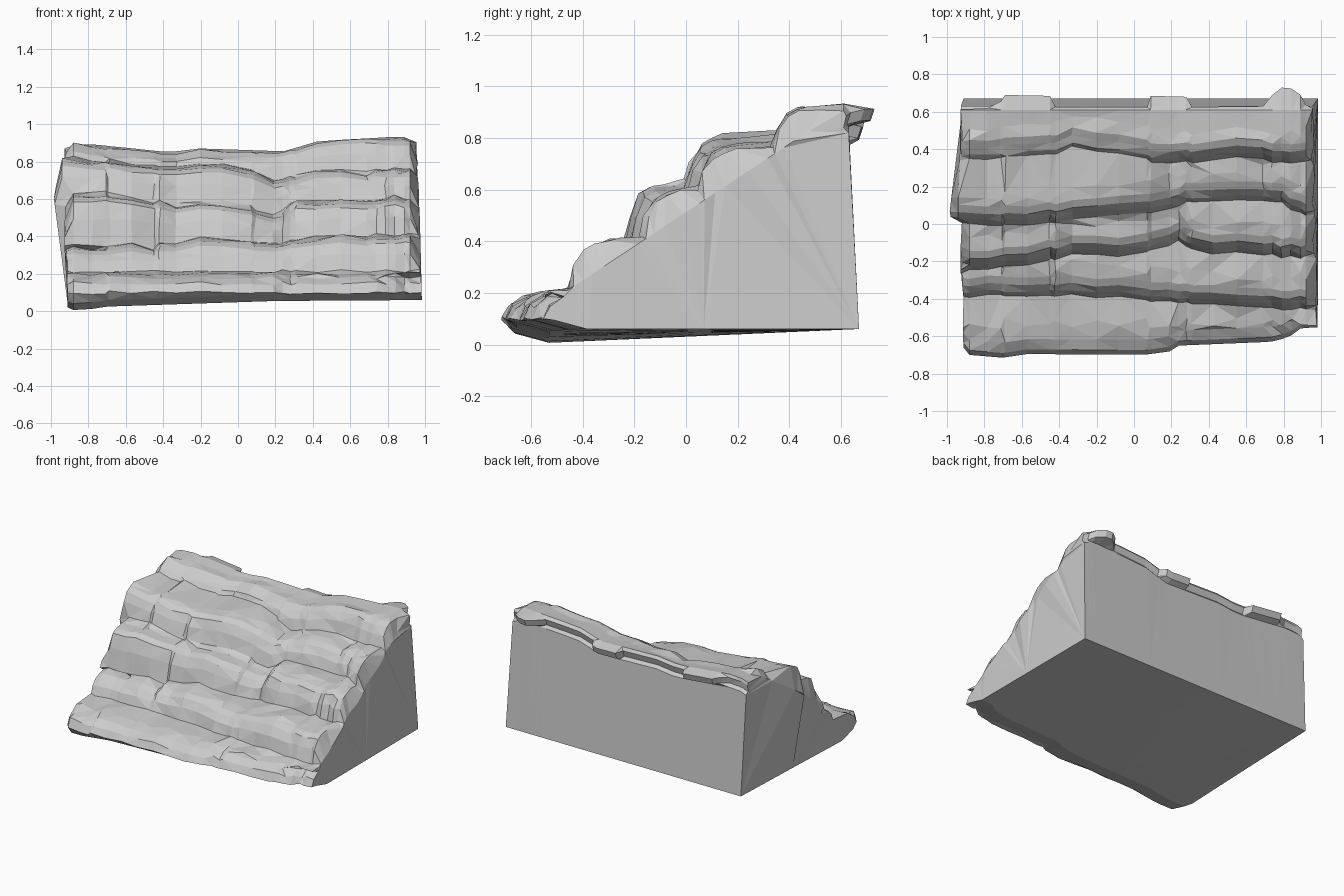
import bpy, bmesh, random
random.seed(7)


def lerp(table, x):
    for (x0, v0), (x1, v1) in zip(table, table[1:]):
        if x <= x1:
            t = max(0, (x - x0) / (x1 - x0))
            return v0 + (v1 - v0) * t
    return table[-1][1]


def jit(a):
    return random.uniform(-a, a)


# Foot of the slope and back overhang, as (x, y)
front = [(-.92, -.66), (-.88, -.70), (-.7, -.715), (-.6, -.695), (.05, -.70),
         (.2, -.68), (.24, -.65), (.73, -.63), (.83, -.605), (.88, -.56), (.97, -.55)]
back = [(-.92, .61), (-.72, .625), (-.70, .69), (-.45, .685), (-.42, .625), (.07, .625),
        (.09, .685), (.28, .68), (.30, .625), (.70, .63), (.74, .69), (.78, .73),
        (.84, .725), (.89, .69), (.93, .62)]
under = [(-.92, .02), (-.86, 0), (-.7, .025), (.2, .055), (1, .06)]

# Riser lines: (x, y) path, then (x, z) height of the ledge edge above it
risers = [
    ([(-.9, -.36), (-.45, -.35), (0, -.37), (.3, -.40), (.9, -.43)],
     [(-.9, .31), (-.4, .31), (-.2, .35), (.25, .32), (.4, .36), (.9, .36)]),
    ([(-.9, -.23), (-.6, -.20), (-.35, -.14), (0, -.14), (.23, -.07), (.4, -.13), (.9, -.15)],
     [(-.9, .59), (-.7, .58), (-.35, .53), (-.15, .54), (.22, .48), (.32, .55), (.9, .56)]),
    ([(-.9, .02), (-.5, .02), (-.25, .07), (.0, .08), (.24, .11), (.3, .15), (.75, .15), (.9, .08)],
     [(-.9, .77), (-.35, .735), (-.15, .75), (.23, .66), (.4, .71), (.9, .71)]),
    ([(-.9, .37), (-.5, .39), (-.33, .43), (0, .38), (.2, .34), (.5, .38), (.9, .35)],
     [(-.9, .87), (-.35, .82), (-.2, .84), (.25, .82), (.42, .88), (.9, .895)]),
]
crest = [(-.92, .87), (-.85, .90), (-.37, .85), (-.2, .87), (.25, .855), (.43, .91), (.88, .935), (.96, .90)]


def section(x, end):
    """Closed (x, y, z) outline of the rock at one station."""
    f, b, u = lerp(front, x), lerp(back, x), lerp(under, x)
    pts = [(.67, .06), (.07, .06 * .5 + u * .5), (f + .17, u), (f + .04, u + .035),
           (f, .10 + jit(.01)), (f + .025, .15 + jit(.01)), (f + .08, .18 + jit(.01)),
           (-.53 + jit(.03), .20 + jit(.01))]
    low = .215
    for path, heights in risers:
        y, z = lerp(path, x) + jit(.012), lerp(heights, x) + jit(.012)
        nxt = z + .035
        pts += [(y - .025, low + jit(.008)),
                (y + jit(.008), low * .4 + z * .6),
                (y + .035, z), (y + .075, z + .022),
                (y + .14 + jit(.03), nxt + jit(.01))]
        low = nxt + .01
    c = lerp(crest, x)
    # keep the last tread rising to the crest
    pts[-1] = (pts[-1][0], c - .01)
    pts += [(.61, c), (max(b, .615), c - .02), (max(b - .015, .61), c - .065), (.63, c - .085)]
    out = []
    for i, (y, z) in enumerate(pts):
        px = x
        if end:
            px += end * (.035 if end > 0 else -.02) * (1 - z)
            if 8 <= i < 28:
                # eroded edges on the side walls
                cut = .22 + (y + .42) * .66
                z = min(z, cut + (.015 if end > 0 else .06))
                px += jit(.012)
        elif 4 < i < 29 and abs(x) < .85:
            px += jit(.006)
        # knob jutting from the left side
        if x < -.86 and 19 <= i <= 22:
            px -= .055 if end else .06
            if end:
                z += (-.01, .0, .01, .0)[i - 19]
        out.append((px, y, z))
    return out


# Layered rock slope: sections joined along x
stations = [-.93, -.88, -.78, -.71, -.69, -.57, -.45, -.42, -.33, -.2, -.08, .07, .09, .19,
            .24, .28, .31, .42, .55, .69, .74, .79, .84, .89, .92, .95]
bm = bmesh.new()
rings = []
for k, x in enumerate(stations):
    end = -1 if k == 0 else (1 if k == len(stations) - 1 else 0)
    rings.append([bm.verts.new(p) for p in section(x, end)])
n = len(rings[0])
for a, b in zip(rings, rings[1:]):
    for i in range(n):
        j = (i + 1) % n
        bm.faces.new((a[i], a[j], b[j], b[i]))
bm.faces.new(rings[0])
bm.faces.new(rings[-1])
bmesh.ops.recalc_face_normals(bm, faces=bm.faces)
bmesh.ops.triangulate(bm, faces=bm.faces)
me = bpy.data.meshes.new("rock_slope")
bm.to_mesh(me)
bm.free()
ob = bpy.data.objects.new("rock_slope", me)
bpy.context.collection.objects.link(ob)
